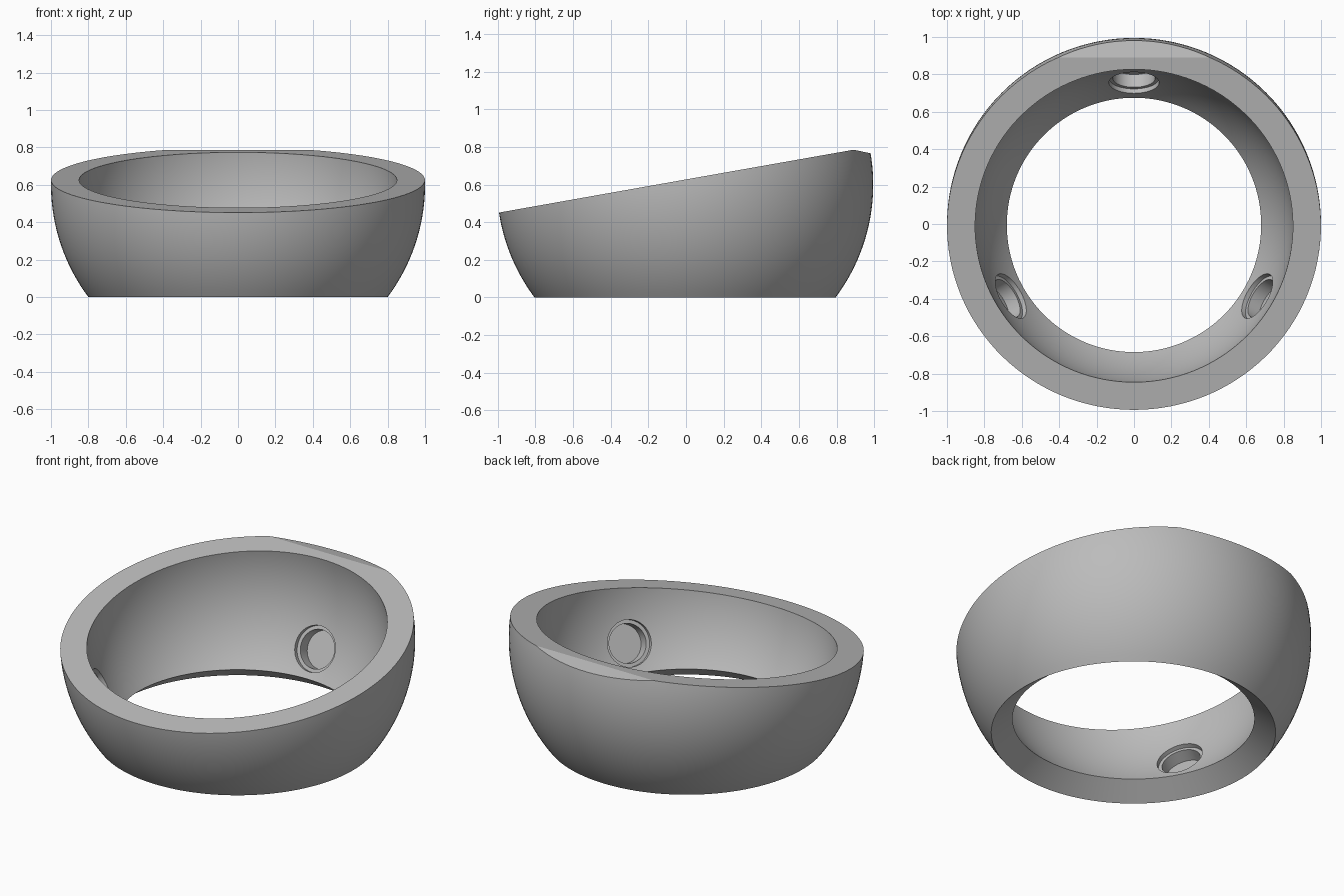
import bpy
import bmesh
from math import sin, cos, pi, radians, asin
from mathutils import Matrix, Vector

cube = bpy.data.objects.get("Cube")
if cube:
    bpy.data.objects.remove(cube, do_unlink=True)

CENTRE = Vector((0, -0.005, 0.6))   # centre of both spheres
OUTER, INNER = 1.0, 0.85
BASE_ANGLE = -asin(0.6)             # latitude of the bottom edge
TOP_ANGLE = radians(35)             # trimmed away by the slanted cut

grey = bpy.data.materials.new("plain grey")
grey.use_nodes = True
grey.diffuse_color = (0.5, 0.5, 0.5, 1)
grey.node_tree.nodes["Principled BSDF"].inputs["Base Color"].default_value = (0.5, 0.5, 0.5, 1)


def make_object(name, bm):
    bmesh.ops.remove_doubles(bm, verts=bm.verts, dist=1e-5)
    bmesh.ops.recalc_face_normals(bm, faces=bm.faces)
    mesh = bpy.data.meshes.new(name)
    bm.to_mesh(mesh)
    bm.free()
    mesh.materials.append(grey)
    obj = bpy.data.objects.new(name, mesh)
    bpy.context.collection.objects.link(obj)
    return obj


def lathe(name, profile, steps, closed):
    """Spin a (radius, height) profile around z."""
    bm = bmesh.new()
    verts = [bm.verts.new((r, 0, z)) for r, z in profile]
    edges = [bm.edges.new(pair) for pair in zip(verts, verts[1:])]
    if closed:
        edges.append(bm.edges.new((verts[-1], verts[0])))
    bmesh.ops.spin(bm, geom=verts + edges, cent=(0, 0, 0), axis=(0, 0, 1),
                   angle=2 * pi, steps=steps)
    return make_object(name, bm)


def cut(target, cutter):
    cutter.hide_render = True
    mod = target.modifiers.new("cut", 'BOOLEAN')
    mod.operation = 'DIFFERENCE'
    mod.solver = 'EXACT'
    mod.object = cutter
    bpy.context.view_layer.objects.active = target
    bpy.ops.object.modifier_apply(modifier=mod.name)
    bpy.data.objects.remove(cutter, do_unlink=True)


def arc(radius, count=32):
    angles = [BASE_ANGLE + (TOP_ANGLE - BASE_ANGLE) * i / count for i in range(count + 1)]
    return [(radius * cos(a), radius * sin(a)) for a in angles]


# Spherical shell; its bottom rim is a cone pointing at the sphere centre
ring = lathe("ring_shell", arc(OUTER) + arc(INNER)[::-1], 128, True)
ring.data.transform(Matrix.Translation(CENTRE))

# Slanted top with a short fall at the back
bm = bmesh.new()
side = [(-2, 0.273), (0.89, 0.785), (2, 0.56), (2, 3), (-2, 3)]
face = bm.faces.new([bm.verts.new((-2, y, z)) for y, z in side])
extruded = bmesh.ops.extrude_face_region(bm, geom=[face])["geom"]
bmesh.ops.translate(bm, vec=(4, 0, 0),
                    verts=[v for v in extruded if isinstance(v, bmesh.types.BMVert)])
cut(ring, make_object("top_cutter", bm))

# Three stepped bearing pockets in the inner wall, aimed at the sphere centre
pocket = [(0, 0.7), (0.134, 0.7), (0.134, 0.865), (0.113, 0.865), (0.113, 0.94), (0, 0.94)]
for azimuth in (90, 210, 330):
    a, tilt = radians(azimuth), radians(-25)
    aim = Vector((cos(a) * cos(tilt), sin(a) * cos(tilt), sin(tilt)))
    cutter = lathe("pocket_cutter", pocket, 48, False)
    turn = aim.to_track_quat('Z', 'Y').to_matrix().to_4x4()
    cutter.data.transform(Matrix.Translation(CENTRE) @ turn)
    cut(ring, cutter)

# Smooth walls, sharp rims
bpy.ops.object.select_all(action='DESELECT')
ring.select_set(True)
bpy.context.view_layer.objects.active = ring
bpy.ops.object.shade_smooth_by_angle(angle=radians(20))
